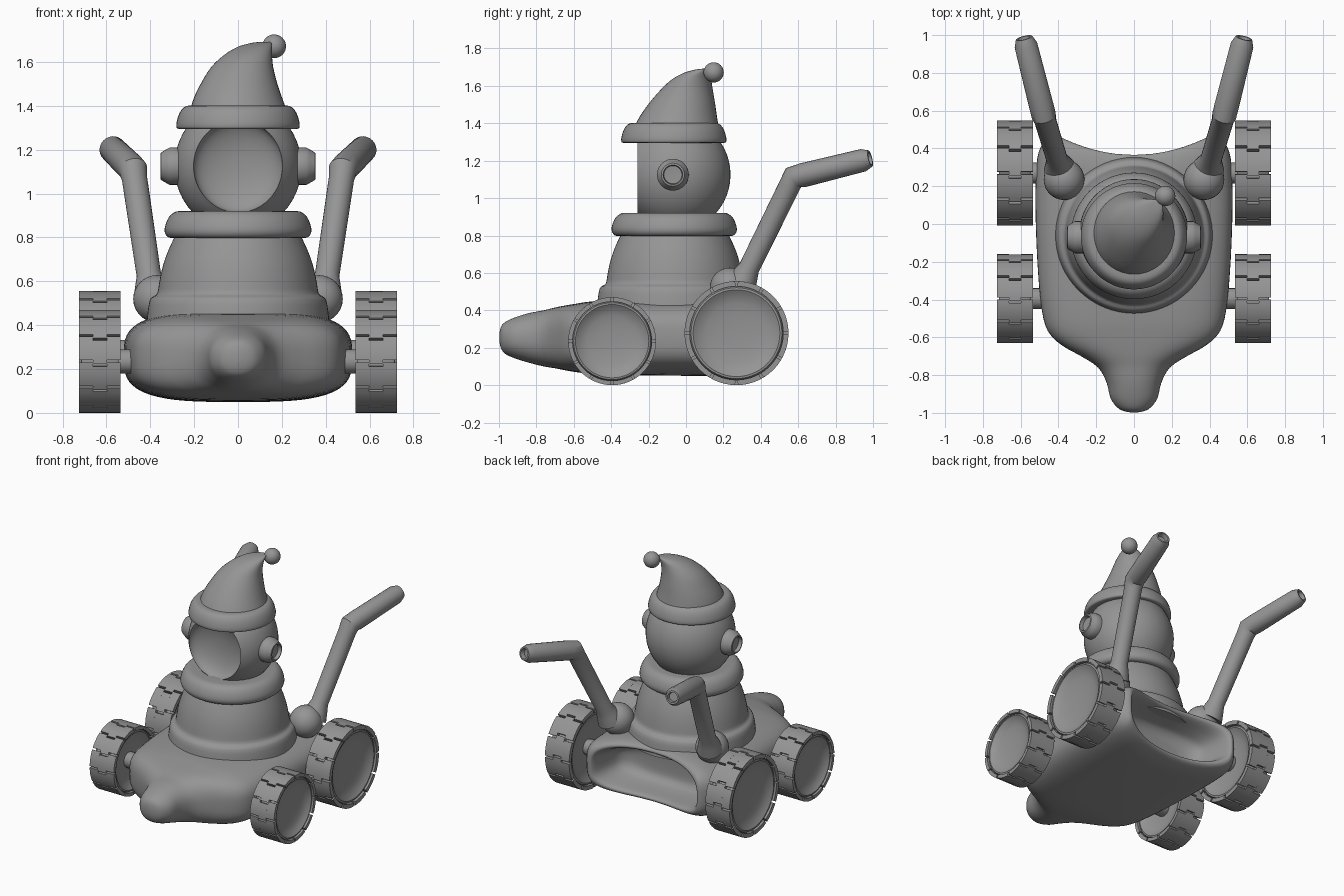
import bpy, bmesh, math
from mathutils import Vector

if "Cube" in bpy.data.objects:
    bpy.data.objects.remove(bpy.data.objects["Cube"])

grey = bpy.data.materials.new("plain grey")
grey.diffuse_color = (0.3, 0.3, 0.3, 1)
grey.use_nodes = True
grey.node_tree.nodes["Principled BSDF"].inputs["Base Color"].default_value = grey.diffuse_color
TAU = 2 * math.pi


def finish(name, bm, angle=35):
    bmesh.ops.recalc_face_normals(bm, faces=bm.faces)
    me = bpy.data.meshes.new(name)
    bm.to_mesh(me)
    bm.free()
    me.materials.append(grey)
    for p in me.polygons:
        p.use_smooth = True
    me.set_sharp_from_angle(angle=math.radians(angle))
    ob = bpy.data.objects.new(name, me)
    bpy.context.collection.objects.link(ob)
    return ob


def loft(bm, rings):
    """Skin closed rings of equal point count and cap both ends."""
    vs = [[bm.verts.new(p) for p in r] for r in rings]
    n = len(vs[0])
    for a, b in zip(vs, vs[1:]):
        for i in range(n):
            j = (i + 1) % n
            bm.faces.new((a[i], a[j], b[j], b[i]))
    bm.faces.new(vs[0])
    bm.faces.new(vs[-1])


def circle(c, u, v, n):
    return [c + u * math.cos(TAU * i / n) + v * math.sin(TAU * i / n) for i in range(n)]


def revolve(bm, centre, axis, profile, n=48):
    """Profile is (radius, distance along axis)."""
    axis = Vector(axis)
    u = axis.orthogonal().normalized()
    v = axis.cross(u)
    loft(bm, [circle(Vector(centre) + axis * h, u * r, v * r, n) for r, h in profile])


def smooth_path(pts, steps=4):
    """Catmull-Rom resampling of tuples."""
    out = []
    for i in range(len(pts) - 1):
        p0, p1, p2, p3 = (pts[max(0, min(len(pts) - 1, i + k))] for k in (-1, 0, 1, 2))
        for s in range(steps):
            t = s / steps
            out.append(tuple(0.5 * (2 * b + (c - a) * t + (2 * a - 5 * b + 4 * c - d) * t * t
                                    + (3 * b - a - 3 * c + d) * t ** 3)
                             for a, b, c, d in zip(p0, p1, p2, p3)))
    return out + [pts[-1]]


def ball(name, centre, r):
    bm = bmesh.new()
    bmesh.ops.create_uvsphere(bm, u_segments=32, v_segments=16, radius=r)
    bmesh.ops.translate(bm, verts=bm.verts, vec=centre)
    finish(name, bm)


# Body: rounded sections from nose to rear rim, then back into the rear recess
sections = [(-.998, .015, .235, .275), (-.99, .055, .20, .31), (-.97, .09, .17, .335),
            (-.92, .125, .145, .36), (-.84, .145, .12, .385), (-.76, .19, .10, .40),
            (-.70, .28, .09, .415), (-.65, .37, .08, .425), (-.59, .44, .07, .435),
            (-.5, .48, .06, .448), (-.3, .505, .053, .46), (0, .52, .05, .465),
            (.25, .52, .05, .465), (.38, .505, .055, .465), (.45, .465, .07, .455),
            (.475, .43, .088, .437), (.465, .41, .105, .42), (.42, .395, .115, .405),
            (.33, .375, .125, .39), (.26, .35, .14, .375), (.22, .29, .17, .34),
            (.21, .20, .21, .30)]


def body_ring(y, w, z0, z1, n=64):
    e = 1 - 0.38 * min(1, w / 0.45)
    bend = 0.11 * max(0, min(1, (y - 0.1) / 0.3))
    ring = []
    for i in range(n):
        c, s = math.cos(TAU * i / n), math.sin(TAU * i / n)
        x = w * math.copysign(abs(c) ** e, c)
        z = (z0 + z1) / 2 + (z1 - z0) / 2 * math.copysign(abs(s) ** e, s)
        ring.append(Vector((x, y - bend * max(0, 1 - (x / 0.42) ** 2), z)))
    return ring


bm = bmesh.new()
loft(bm, [body_ring(*s) for s in smooth_path(sections, 3)])
finish("body", bm, 75)

# Torso with its soft base step, and the rolled collar
bm = bmesh.new()
revolve(bm, (0, -.06, 0), (0, 0, 1),
        smooth_path([(.418, .40), (.412, .46), (.402, .515), (.385, .532), (.368, .545),
                     (.36, .59), (.348, .65), (.33, .71), (.305, .77), (.28, .82)], 2), 64)
finish("torso", bm, 60)
bm = bmesh.new()
revolve(bm, (0, -.063, 0), (0, 0, 1),
        smooth_path([(.26, .80), (.305, .797), (.326, .808), (.335, .83), (.33, .86),
                     (.315, .893), (.292, .914), (.26, .921), (.15, .918)], 2), 64)
finish("collar", bm, 60)

# Head: sphere cut flat at the front with a scooped oval face
R, rim = .29, .203
front = math.sqrt(R * R - rim * rim)
cut = math.asin(rim / R)
outer = [(R * math.sin(a), R * math.cos(a))
         for a in (math.pi - .02 - (math.pi - .02 - cut) * i / 20 for i in range(21))]
scoop = [(rim * math.cos(t), front - .085 * math.sin(t))
         for t in (math.pi / 2 * i / 9 for i in range(1, 9))]
bm = bmesh.new()
revolve(bm, (0, 0, 0), (0, -1, 0), outer + scoop, 48)
for v in bm.verts:
    v.co = Vector((v.co.x, v.co.y - .052, 1.125 + v.co.z * 1.04))
finish("head", bm)

# Ear pieces
for s, side in ((1, "right"), (-1, "left")):
    bm = bmesh.new()
    revolve(bm, (0, -.07, 1.125), (s, 0, 0),
            [(.08, .25), (.085, .27), (.085, .312), (.078, .325), (.062, .352),
             (.052, .354), (.048, .33), (.02, .328)], 32)
    finish(side + "_ear", bm, 40)

# Hat brim, drooping cone and bobble
bm = bmesh.new()
revolve(bm, (0, -.065, 0), (0, 0, 1),
        smooth_path([(.2, 1.298), (.268, 1.295), (.281, 1.305), (.279, 1.33), (.268, 1.365),
                     (.248, 1.393), (.222, 1.402), (.18, 1.402)], 2), 48)
finish("hat_brim", bm, 60)
cone = [(1.375, -.22, .225, -.28, .175), (1.44, -.20, .20, -.245, .165),
        (1.51, -.165, .177, -.195, .155), (1.58, -.12, .16, -.135, .143),
        (1.635, -.06, .155, -.075, .135), (1.67, .0, .155, -.01, .133),
        (1.687, .06, .152, .05, .13), (1.692, .10, .145, .09, .125)]
bm = bmesh.new()
loft(bm, [circle(Vector(((a + b) / 2, (c + d) / 2, z)), Vector(((b - a) / 2, 0, 0)),
                 Vector((0, (d - c) / 2, 0)), 40) for z, a, b, c, d in smooth_path(cone, 3)])
finish("hat", bm, 50)
ball("hat_bobble", (.165, .148, 1.672), .054)

# Handles: ball joint, flared neck, bent tube and hollow chamfered end
for s, side in ((1, "right"), (-1, "left")):
    ball(side + "_handle_joint", (s * .37, .235, .52), .108)
    start, elbow, end = (Vector((s * x, y, z)) for x, y, z in
                         ((.392, .29, .53), (.478, .575, 1.11), (.582, .985, 1.212)))
    d1, d2 = (elbow - start).normalized(), (end - elbow).normalized()
    stops = [(start, d1, .085), (start + d1 * .06, d1, .07), (start + d1 * .11, d1, .056),
             (elbow - d1 * .05, d1, .058), (elbow, d1 + d2, .065),
             (elbow + d2 * .05, d2, .065), (end - d2 * .04, d2, .061), (end, d2, .045),
             (end, d2, .034), (end - d2 * .03, d2, .03)]
    bm = bmesh.new()
    rings = []
    for p, d, r in stops:
        u = d.cross(Vector((1, 0, 0))).normalized()
        rings.append(circle(p, u * r, u.cross(d.normalized()) * r, 24))
    loft(bm, rings)
    finish(side + "_handle", bm)


# Wheels: dished core, three staggered rows of tread blocks, and an axle stub
def tread_block(bm, cx, cy, cz, s, x0, x1, r0, r1, a0, a1, steps=5):
    rings = []
    for i in range(steps + 1):
        a = a0 + (a1 - a0) * i / steps
        rings.append([Vector((s * (cx + x), cy + r * math.cos(a), cz + r * math.sin(a)))
                      for x, r in ((x0, r0), (x1, r0), (x1, r1), (x0, r1))])
    loft(bm, rings)


for place, y, r in (("front", -.395, .235), ("rear", .27, .278)):
    k = r / .278
    for s, side in ((1, "right"), (-1, "left")):
        name = side + "_" + place + "_wheel"
        dish = [(.03, .045), (.10, .048), (.16, .055), (.20, .066), (.222, .080),
                (.232, .086), (.243, .084), (.252, .070)]
        prof = [(q * k, -h) for q, h in dish] + [(q * k, h) for q, h in reversed(dish)]
        bm = bmesh.new()
        revolve(bm, (s * .63, y, r), (s, 0, 0), prof, 56)
        finish(name, bm, 40)
        bm = bmesh.new()
        step = TAU / 12
        for row in range(3):
            x0 = -.095 + row * .0633
            for i in range(12):
                a = step * (i + (.15 if row == 1 else 0))
                tread_block(bm, .63, y, r, s, x0, x0 + .0633, .25 * k, r,
                            a + .025, a + step - .025)
        finish(name + "_tread", bm, 30)
        bm = bmesh.new()
        revolve(bm, (0, y, r), (s, 0, 0), [(.055, .42), (.055, .57), (.05, .60)], 24)
        finish(side + "_" + place + "_axle", bm)
